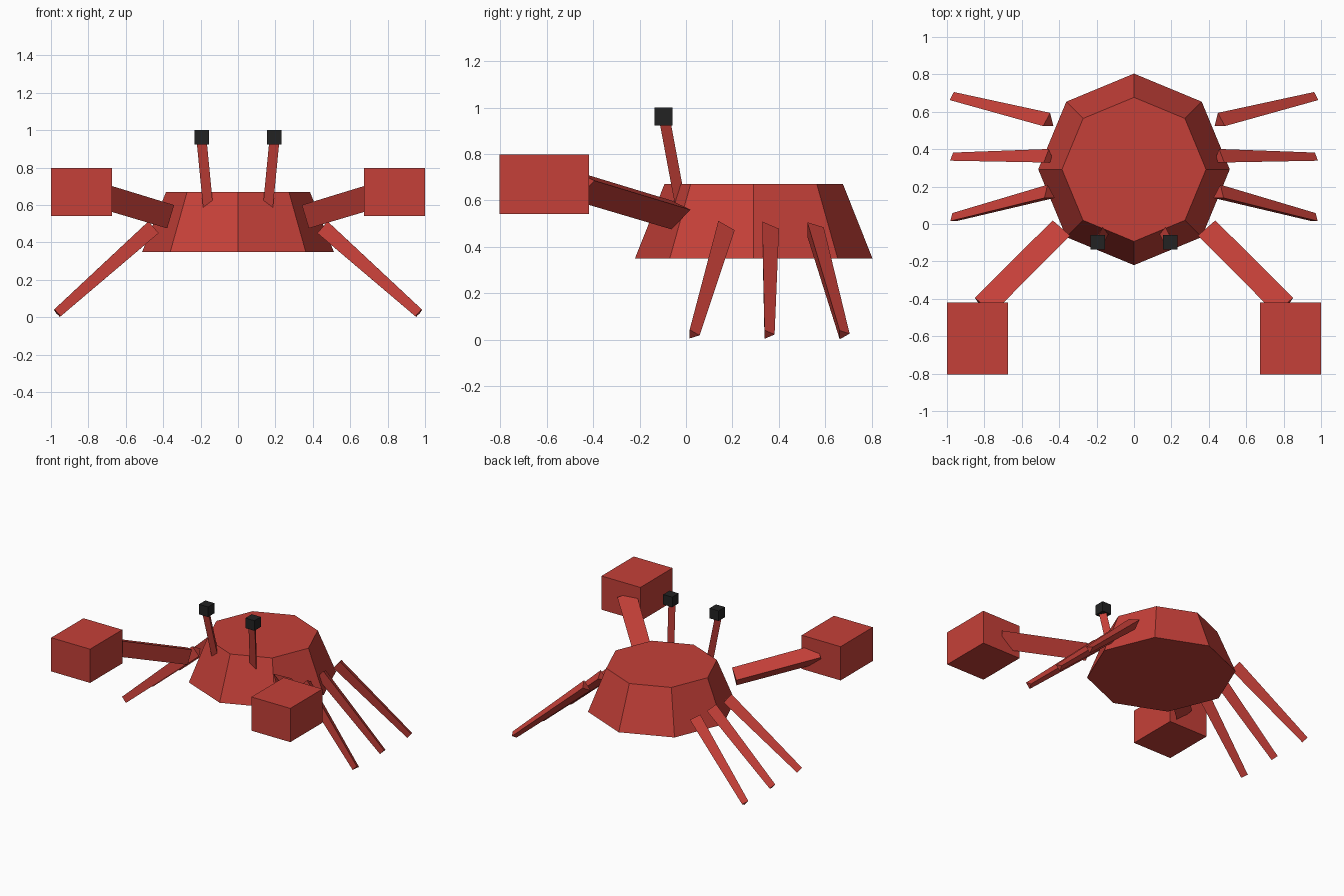
import bpy, bmesh, math
from mathutils import Vector, Quaternion, Matrix

if "Cube" in bpy.data.objects:
    bpy.data.objects.remove(bpy.data.objects["Cube"])


def material(name, color):
    m = bpy.data.materials.new(name)
    m.diffuse_color = (*color, 1)
    m.use_nodes = True
    m.node_tree.nodes["Principled BSDF"].inputs["Base Color"].default_value = m.diffuse_color
    return m


red = material("shell red", (0.56, 0.051, 0.04))
black = material("eye black", (0.016, 0.016, 0.016))


def finish(name, bm, mat):
    bmesh.ops.recalc_face_normals(bm, faces=bm.faces)
    me = bpy.data.meshes.new(name)
    bm.to_mesh(me)
    bm.free()
    me.materials.append(mat)
    ob = bpy.data.objects.new(name, me)
    bpy.context.collection.objects.link(ob)
    return ob


def mirrored(name, build, mat):
    """Make a right-hand part and its mirror image on the left."""
    for side, s in (("right", 1), ("left", -1)):
        bm = build()
        bm.transform(Matrix.Diagonal((s, 1, 1, 1)))
        finish(f"{side}_{name}", bm, mat)


def limb(start, end, r0, r1, hint):
    """Three-sided tapered rod; its first edge points towards hint."""
    a, b = Vector(start), Vector(end)
    n = (b - a).normalized()
    h = Vector(hint)
    h = (h - n * h.dot(n)).normalized()
    bm = bmesh.new()
    rings = []
    for p, r in ((a, r0), (b, r1)):
        rings.append([bm.verts.new(p + Quaternion(n, i * math.tau / 3) @ h * r) for i in range(3)])
    lo, hi = rings
    for i in range(3):
        j = (i + 1) % 3
        bm.faces.new((lo[i], lo[j], hi[j], hi[i]))
    bm.faces.new(lo)
    bm.faces.new(hi)
    return bm


def box(center, size):
    bm = bmesh.new()
    bmesh.ops.create_cube(bm, size=1)
    bm.transform(Matrix.Translation(center) @ Matrix.Diagonal((*size, 1)))
    return bm


# Shell: eight-sided frustum with corners on the axes
bm = bmesh.new()
bmesh.ops.create_cone(bm, cap_ends=True, segments=8, radius1=0.512, radius2=0.385, depth=0.32,
                      matrix=Matrix.Translation((0, 0.292, 0.51)))
finish("shell", bm, red)

# Three legs per side, fanned out
for name, y0, y1 in (("front_leg", 0.163, 0.03), ("middle_leg", 0.353, 0.353), ("back_leg", 0.547, 0.677)):
    mirrored(name, lambda: limb((0.455, y0, 0.478), (0.967, y1, 0.022), 0.048, 0.029, (0, 1, 0)), red)

# Arms and block claws
mirrored("arm", lambda: limb((0.385, -0.035, 0.545), (0.80, -0.45, 0.67), 0.075, 0.077, (1, 1, 0.3)), red)
mirrored("claw", lambda: box((0.8375, -0.611, 0.67), (0.325, 0.385, 0.255)), red)

# Eye stalks and eyes
mirrored("eye_stalk", lambda: limb((0.159, -0.031, 0.58), (0.195, -0.1, 0.95), 0.031, 0.031, (0, 1, 0)), red)
mirrored("eye", lambda: box((0.194, -0.097, 0.962), (0.076, 0.076, 0.076)), black)
